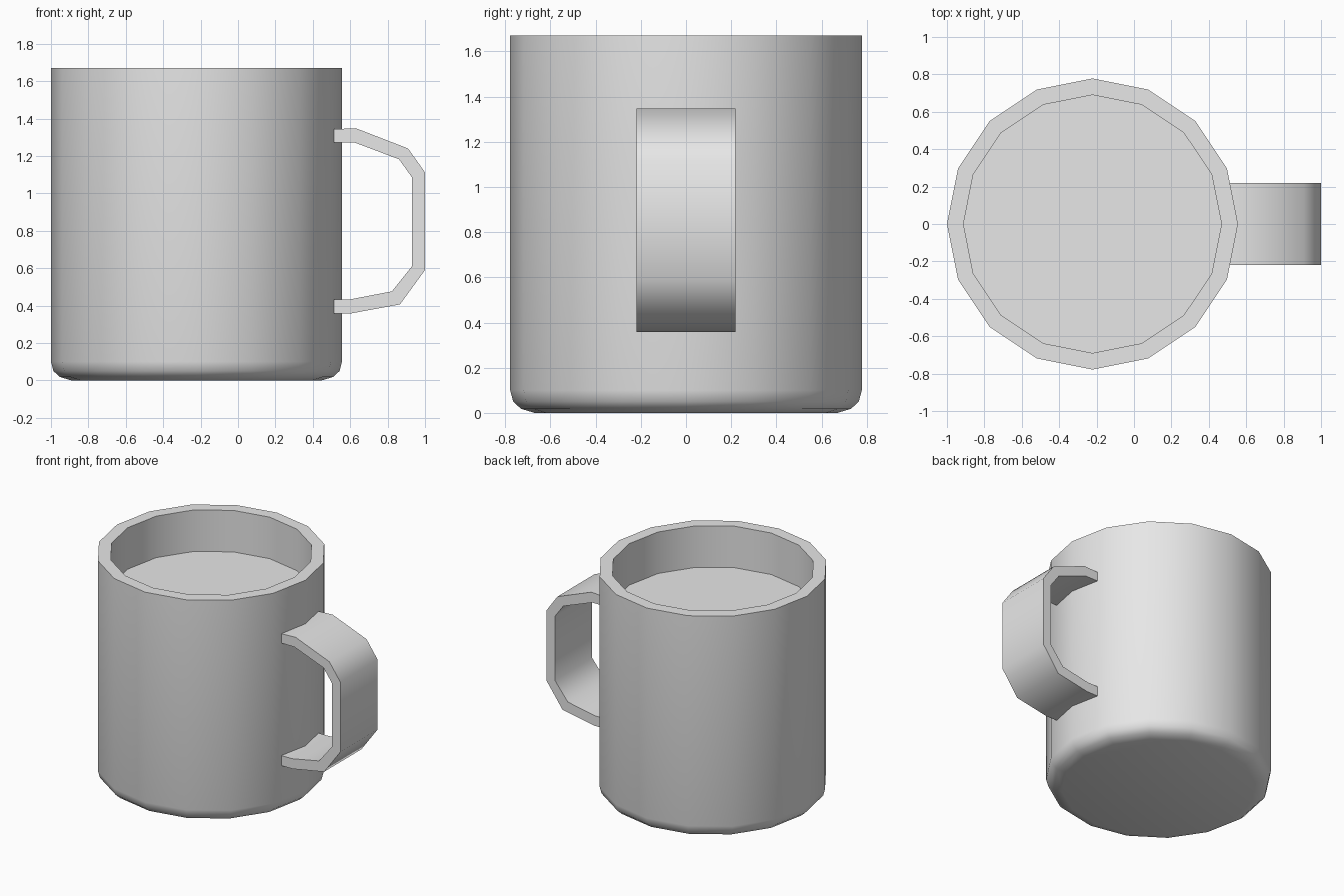
import bpy
import bmesh
import math

cube = bpy.data.objects.get("Cube")
if cube:
    bpy.data.objects.remove(cube, do_unlink=True)

SIDES = 16
CENTRE_X = -0.222
INNER_R = 0.69
HALF_WIDTH = 0.22

grey = bpy.data.materials.new("plain grey")
grey.use_nodes = True
grey.diffuse_color = (0.8, 0.8, 0.8, 1)
grey.node_tree.nodes["Principled BSDF"].inputs["Base Color"].default_value = (0.8, 0.8, 0.8, 1)


def finish(name, bm):
    """Turn a bmesh into a smooth-shaded object with crisp edges."""
    bmesh.ops.recalc_face_normals(bm, faces=bm.faces)
    mesh = bpy.data.meshes.new(name)
    bm.to_mesh(mesh)
    bm.free()
    mesh.materials.append(grey)
    obj = bpy.data.objects.new(name, mesh)
    bpy.context.collection.objects.link(obj)
    bpy.ops.object.select_all(action="DESELECT")
    obj.select_set(True)
    bpy.context.view_layer.objects.active = obj
    bpy.ops.object.shade_smooth_by_angle(angle=math.radians(45))
    return obj


def ring(bm, radius, z):
    angles = [math.tau * i / SIDES for i in range(SIDES)]
    return [bm.verts.new((radius * math.cos(a), radius * math.sin(a), z)) for a in angles]


# Mug body: rounded foot, straight wall, flat rim and hollow inside
profile = [(0.67, 0), (0.73, 0.018), (0.765, 0.05), (0.778, 0.1),
           (0.778, 1.67), (INNER_R, 1.67), (INNER_R, 0.1)]
bm = bmesh.new()
rings = [ring(bm, r, z) for r, z in profile]
for low, high in zip(rings, rings[1:]):
    for i in range(SIDES):
        j = (i + 1) % SIDES
        bm.faces.new((low[i], low[j], high[j], high[i]))
bm.faces.new(rings[0])
bm.faces.new(rings[-1])
finish("mug_body", bm).location.x = CENTRE_X

# Drink: flat surface that fills the cup to just below the rim
bm = bmesh.new()
bm.faces.new(ring(bm, INNER_R, 1.36))
finish("drink_surface", bm).location.x = CENTRE_X

# Handle: a flat band, extruded sideways
outer = [(0.513, 1.343), (0.63, 1.348), (0.909, 1.24), (1, 1.112),
         (1, 0.59), (0.866, 0.406), (0.604, 0.358), (0.513, 0.358)]
inner = [(0.513, 1.273), (0.62, 1.273), (0.861, 1.182), (0.93, 1.086),
         (0.93, 0.61), (0.823, 0.476), (0.6, 0.433), (0.513, 0.433)]
bm = bmesh.new()
rows = [[bm.verts.new((x, side * HALF_WIDTH, z)) for x, z in path]
        for path, side in ((outer, -1), (outer, 1), (inner, 1), (inner, -1))]
for a, b in zip(rows, rows[1:] + rows[:1]):
    for i in range(len(outer) - 1):
        bm.faces.new((a[i], b[i], b[i + 1], a[i + 1]))
for end in (0, -1):
    bm.faces.new([row[end] for row in rows])
finish("handle", bm)
